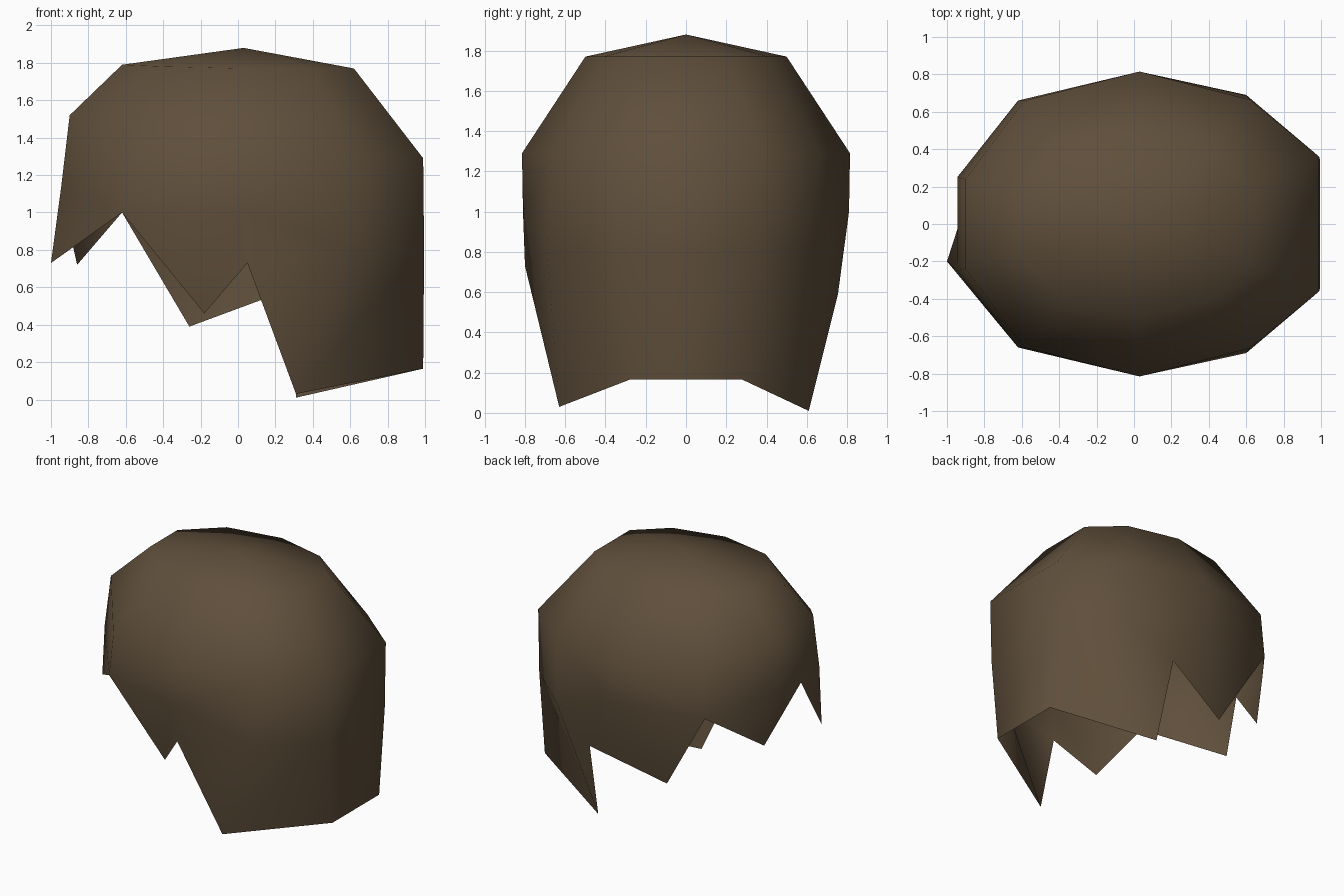
import bpy, bmesh

if "Cube" in bpy.data.objects:
    bpy.data.objects.remove(bpy.data.objects["Cube"])

# Hair shell: five columns per side, listed from the back (+x) to the face (-x)
crown = [(0.62, 0.21, 1.77), (0.40, 0.41, 1.77), (0.02, 0.50, 1.77),
         (-0.38, 0.41, 1.78), (-0.62, 0.16, 1.79)]
brow = [(0.99, 0.36, 1.29), (0.62, 0.665, 1.29), (0.03, 0.815, 1.29),
        (-0.585, 0.66, 1.32), (-0.90, 0.24, 1.52)]
ear = [(0.995, 0.34, 0.80), (0.60, 0.69, 0.80), (0.05, 0.81, 1.00),
       (-0.62, 0.66, 1.00), (-0.945, 0.25, 1.14)]
# Ragged hem per side: back, curtain tip, notch, side lock tip, front lock tip
hems = {
    1: [(0.99, 0.28, 0.165), (0.31, 0.61, 0.01), (0.28, 0.755, 0.59),
        (-0.26, 0.60, 0.39), (-0.86, 0.29, 0.72)],
    -1: [(0.99, 0.28, 0.165), (0.31, 0.63, 0.03), (0.05, 0.80, 0.73),
         (-0.18, 0.62, 0.46), (-1.00, 0.20, 0.73)],
}

bm = bmesh.new()


def row(points, side):
    return [bm.verts.new((x, y * side, z)) for x, y, z in points]


apex = bm.verts.new((0.03, 0, 1.88))
parting = bm.verts.new((-0.945, -0.03, 1.10))
sides = {}
for s in (1, -1):
    c, b, e, h = row(crown, s), row(brow, s), row(ear, s), row(hems[s], s)
    sides[s] = (c, b, e, h)
    for i in range(4):
        bm.faces.new((apex, c[i], c[i + 1]))
        bm.faces.new((c[i], b[i], b[i + 1], c[i + 1]))
        bm.faces.new((b[i], e[i], e[i + 1], b[i + 1]))
    # back curtain and pointed locks
    bm.faces.new((e[0], h[0], h[1], e[1]))
    bm.faces.new((e[1], h[1], h[2], e[2]))
    bm.faces.new((e[2], h[2], h[3]))
    bm.faces.new((e[2], h[3], e[3]))
    bm.faces.new((e[3], h[4], e[4]))
    bm.faces.new((e[4], h[4], parting))

# Join both sides across the back and the forehead
L, R = sides[1], sides[-1]
for k in (0, 4):
    bm.faces.new((apex, L[0][k], R[0][k]))
    for r in range(2):
        bm.faces.new((L[r][k], R[r][k], R[r + 1][k], L[r + 1][k]))
bm.faces.new((L[2][0], R[2][0], R[3][0], L[3][0]))
bm.faces.new((L[2][4], R[2][4], parting))

bmesh.ops.recalc_face_normals(bm, faces=bm.faces[:])
if sum(f.normal.z for f in apex.link_faces) < 0:
    bmesh.ops.reverse_faces(bm, faces=bm.faces[:])
for f in bm.faces:
    f.smooth = True

mesh = bpy.data.meshes.new("hair")
bm.to_mesh(mesh)
bm.free()
mat = bpy.data.materials.new("dark brown")
mat.diffuse_color = (0.115, 0.078, 0.044, 1)
mat.use_nodes = True
mat.node_tree.nodes["Principled BSDF"].inputs["Base Color"].default_value = mat.diffuse_color
mesh.materials.append(mat)
hair = bpy.data.objects.new("hair", mesh)
bpy.context.collection.objects.link(hair)
